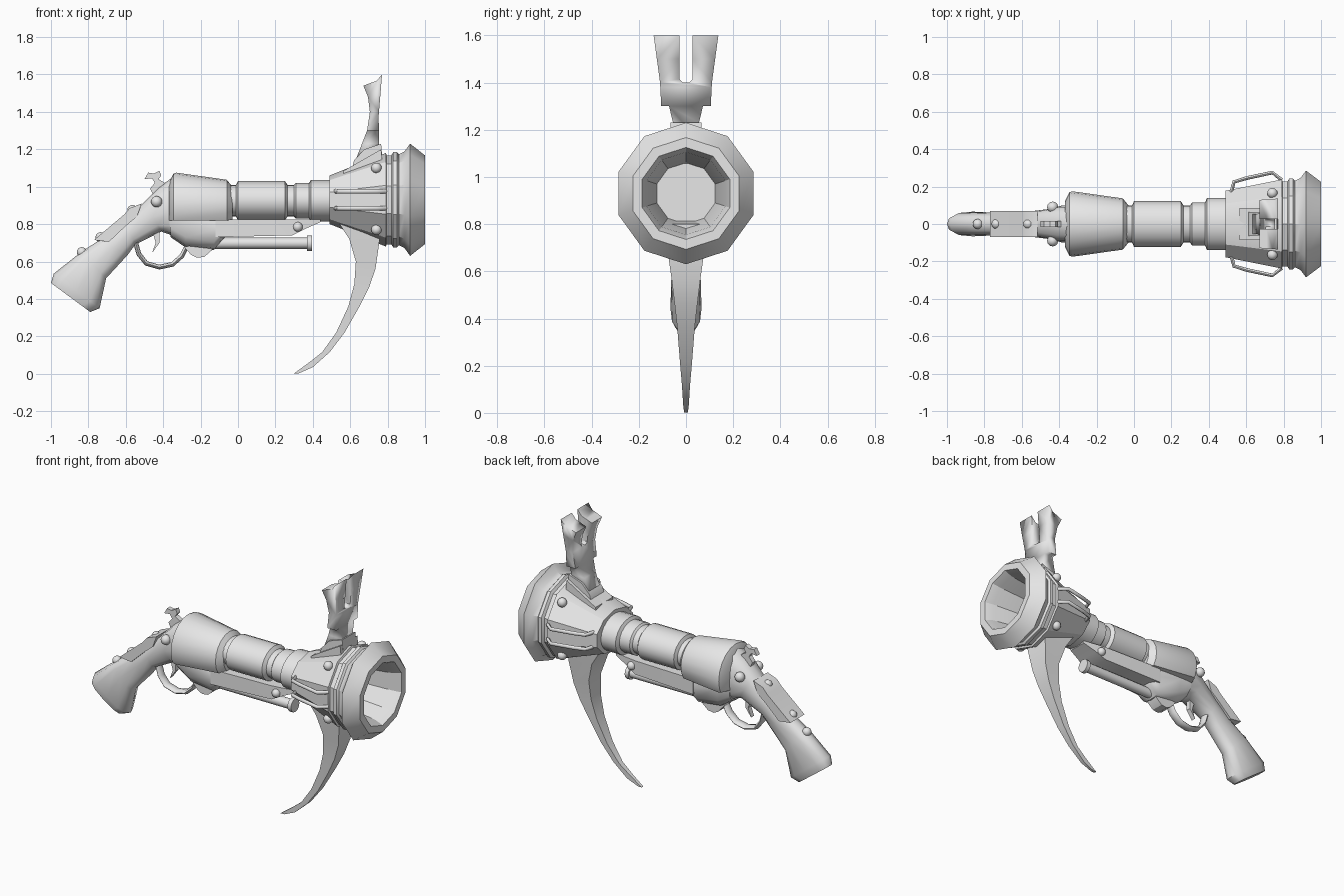
import bpy, bmesh
from math import sin, cos, pi, radians
from mathutils import Vector

cube = bpy.data.objects.get("Cube")
if cube:
    bpy.data.objects.remove(cube, do_unlink=True)

grey = bpy.data.materials.new("plain_grey")
grey.use_nodes = True
COLOUR = (0.8, 0.8, 0.8, 1)
grey.diffuse_color = COLOUR
grey.node_tree.nodes["Principled BSDF"].inputs["Base Color"].default_value = COLOUR


def finish(name, bm, angle=32):
    bmesh.ops.recalc_face_normals(bm, faces=bm.faces)
    mesh = bpy.data.meshes.new(name)
    bm.to_mesh(mesh)
    bm.free()
    mesh.materials.append(grey)
    ob = bpy.data.objects.new(name, mesh)
    bpy.context.collection.objects.link(ob)
    bpy.ops.object.select_all(action='DESELECT')
    ob.select_set(True)
    bpy.context.view_layer.objects.active = ob
    bpy.ops.object.shade_smooth_by_angle(angle=radians(angle))
    return ob


def skin(name, rings, angle=32, floor=None):
    """Bridge a list of equal rings, cap both ends, optionally cut flat below."""
    bm = bmesh.new()
    loops = [[bm.verts.new(p) for p in ring] for ring in rings]
    n = len(loops[0])
    for a, b in zip(loops, loops[1:]):
        for i in range(n):
            j = (i + 1) % n
            bm.faces.new((a[i], a[j], b[j], b[i]))
    bm.faces.new(loops[0])
    bm.faces.new(loops[-1])
    if floor is not None:
        geom = bm.verts[:] + bm.edges[:] + bm.faces[:]
        bmesh.ops.bisect_plane(bm, geom=geom, plane_co=(0, 0, floor),
                               plane_no=(0, 0, 1), clear_inner=True)
        bmesh.ops.holes_fill(bm, edges=[e for e in bm.edges if e.is_boundary])
    return finish(name, bm, angle)


def lathe(name, profile, zc, n, floor=None):
    """Profile entries: x, radius in z, radius in y."""
    rings = [[(x, ry * sin(2 * pi * k / n), zc + rz * cos(2 * pi * k / n))
              for k in range(n)] for x, rz, ry in profile]
    return skin(name, rings, floor=floor)


def soft(v, power=0.75):
    return abs(v) ** power * (1 if v > 0 else -1)


ROUND = [(soft(cos(pi * k / 6)), soft(sin(pi * k / 6))) for k in range(12)]
BOX = [(1, 1), (1, -1), (-1, -1), (-1, 1)]


def loft(name, stations, section, angle=32):
    """Stations: upper x, z, lower x, z, half width."""
    rings = []
    for xa, za, xb, zb, w in stations:
        a, b = Vector((xa, 0, za)), Vector((xb, 0, zb))
        mid, half = (a + b) / 2, (a - b) / 2
        rings.append([mid + half * u + Vector((0, w * v, 0)) for u, v in section])
    return skin(name, rings, angle)


def prism(name, outline, w, y=0):
    return skin(name, [[(x, y + s * w, z) for x, z in outline] for s in (-1, 1)])


def tube(name, points, ref, wide, thick, n=8):
    pts, ref = [Vector(p) for p in points], Vector(ref)
    rings = []
    for i, p in enumerate(pts):
        t = (pts[min(i + 1, len(pts) - 1)] - pts[max(i - 1, 0)]).normalized()
        side = t.cross(ref).normalized()
        rings.append([p + ref * wide * cos(2 * pi * k / n)
                      + side * thick * sin(2 * pi * k / n) for k in range(n)])
    return skin(name, rings, 50)


def stud(name, x, y, z, r):
    bm = bmesh.new()
    bmesh.ops.create_uvsphere(bm, u_segments=12, v_segments=8, radius=r)
    bmesh.ops.translate(bm, verts=bm.verts, vec=(x, y, z))
    finish(name, bm, 60)


# Flared muzzle with open bore
bell = [(.49, .13, .187), (.79, .25, .25), (.795, .238, .238), (.82, .238, .238),
        (.83, .255, .255), (.85, .255, .255), (.86, .243, .243), (.89, .258, .258),
        (.92, .3, .3), (1, .237, .237), (1, .195, .195), (.95, .175, .175),
        (.62, .13, .13)]
lathe("muzzle_bell", bell, .93, 10)

# Barrel and chamber
lathe("barrel", [(-.07, .085, .1), (-.01, .085, .1), (0, .105, .122), (.25, .105, .122),
                 (.265, .085, .1), (.3, .085, .1), (.31, .095, .115), (.38, .095, .115),
                 (.39, .112, .14), (.52, .112, .14)], .925, 20)
lathe("chamber", [(-.37, .12, .12), (-.345, .17, .17), (-.33, .175, .175),
                  (-.06, .137, .137), (-.03, .1, .1)], .9, 20, floor=.82)

# Stock, receiver and fore-end
loft("stock", [(-1, .485, -.79, .33, .05), (-.985, .535, -.74, .35, .066),
               (-.84, .65, -.705, .51, .062), (-.74, .715, -.59, .635, .058),
               (-.6, .82, -.55, .69, .065), (-.5, .92, -.41, .76, .08),
               (-.42, 1.0, -.34, .735, .1), (-.35, 1.05, -.28, .68, .1)],
     ROUND, 45)
loft("receiver", [(-.38, .98, -.36, .73, .1), (-.28, .95, -.28, .675, .1),
                  (-.12, .88, -.13, .66, .1), (-.05, .84, -.07, .73, .095)], ROUND, 45)
loft("fore_end", [(-.12, .825, -.12, .73, .1), (.29, .825, .29, .74, .085),
                  (.36, .825, .36, .775, .075), (.44, .825, .44, .81, .06)], BOX)
prism("receiver_foot", [(-.29, .68), (-.25, .635), (-.22, .62), (-.18, .625),
                        (-.14, .66), (-.13, .69)], .04)
lathe("ramrod", [(-.14, .03, .03), (.37, .03, .03), (.37, .042, .042),
                 (.395, .042, .042)], .698, 12)

# Backstrap, hammer and trigger
prism("backstrap", [(-.77, .715), (-.69, .705), (-.6, .79), (-.54, .84), (-.515, .91),
                    (-.58, .885), (-.61, .85)], .07)
prism("hammer", [(-.45, .95), (-.39, 1.02), (-.425, 1.04), (-.41, 1.06), (-.42, 1.085),
                 (-.45, 1.07), (-.48, 1.075), (-.5, 1.04), (-.46, 1.045),
                 (-.445, 1.02), (-.47, .99)], .015)
prism("trigger", [(-.46, .77), (-.42, .76), (-.42, .7), (-.46, .645), (-.44, .7)], .015)
guard = [(-.55, .71), (-.53, .64), (-.49, .59), (-.42, .57), (-.35, .585),
         (-.3, .63), (-.27, .69)]
tube("trigger_guard", [(x, 0, z) for x, z in guard], (0, 1, 0), .03, .013)

# Lower hooked blade
loft("lower_blade", [(.76, .8, .53, .82, .09), (.755, .7, .595, .72, .08),
                     (.735, .56, .63, .6, .06), (.7, .46, .622, .48, .048),
                     (.65, .36, .59, .36, .037), (.57, .22, .525, .22, .026),
                     (.49, .115, .45, .115, .017), (.4, .035, .38, .06, .012),
                     (.325, .002, .3, .002, .008)], BOX)

# Upper forked blade: side outline intersected with the forked outline
blade = prism("upper_blade", [(.62, 1.12), (.69, 1.3), (.705, 1.4), (.695, 1.48),
                              (.67, 1.54), (.71, 1.555), (.74, 1.565), (.77, 1.6),
                              (.762, 1.5), (.752, 1.38), (.755, 1.15)], .2)
half = [(.028, 1.62), (.028, 1.415), (.014, 1.4)]
outer = [(.05, 1.1), (.055, 1.23), (.072, 1.3), (.105, 1.3), (.11, 1.4), (.14, 1.62)]
fork = outer + half + [(-y, z) for y, z in reversed(half)] \
    + [(-y, z) for y, z in reversed(outer)]
cutter = skin("fork_cutter", [[(x, y, z) for y, z in fork] for x in (.5, .9)])
cutter.hide_render = True
mod = blade.modifiers.new("fork", 'BOOLEAN')
mod.operation, mod.object, mod.solver = 'INTERSECT', cutter, 'EXACT'
bpy.context.view_layer.objects.active = blade
bpy.ops.object.modifier_apply(modifier=mod.name)
bpy.data.objects.remove(cutter, do_unlink=True)

# Blade socket
prism("socket_base", [(.56, 1.04), (.565, 1.085), (.765, 1.2), (.775, 1.1)], .085)
prism("socket_collar", [(.61, 1.1), (.62, 1.14), (.675, 1.2), (.765, 1.23),
                        (.77, 1.17)], .065)

# Side rails and rivets, mirrored
for side, s in (("left", 1), ("right", -1)):
    for level, z in (("upper", .975), ("lower", .885)):
        path = [(.52, .17), (.535, .225), (.6, .245), (.74, .275), (.79, .235)]
        tube(f"{level}_rail_{side}", [(x, s * y, z) for x, y in path],
             (0, 0, 1), .012, .01)
    stud(f"grip_rivet_{side}", -.435, s * .09, .92, .03)
    stud(f"fore_end_rivet_{side}", .32, s * .08, .785, .026)
    stud(f"bell_upper_rivet_{side}", .74, s * .165, 1.1, .028)
    stud(f"bell_lower_rivet_{side}", .74, s * .165, .77, .028)
for i, (x, z) in enumerate([(-.835, .65), (-.735, .73), (-.565, .875)]):
    stud(f"stock_rivet_{i + 1}", x, 0, z, .027)
